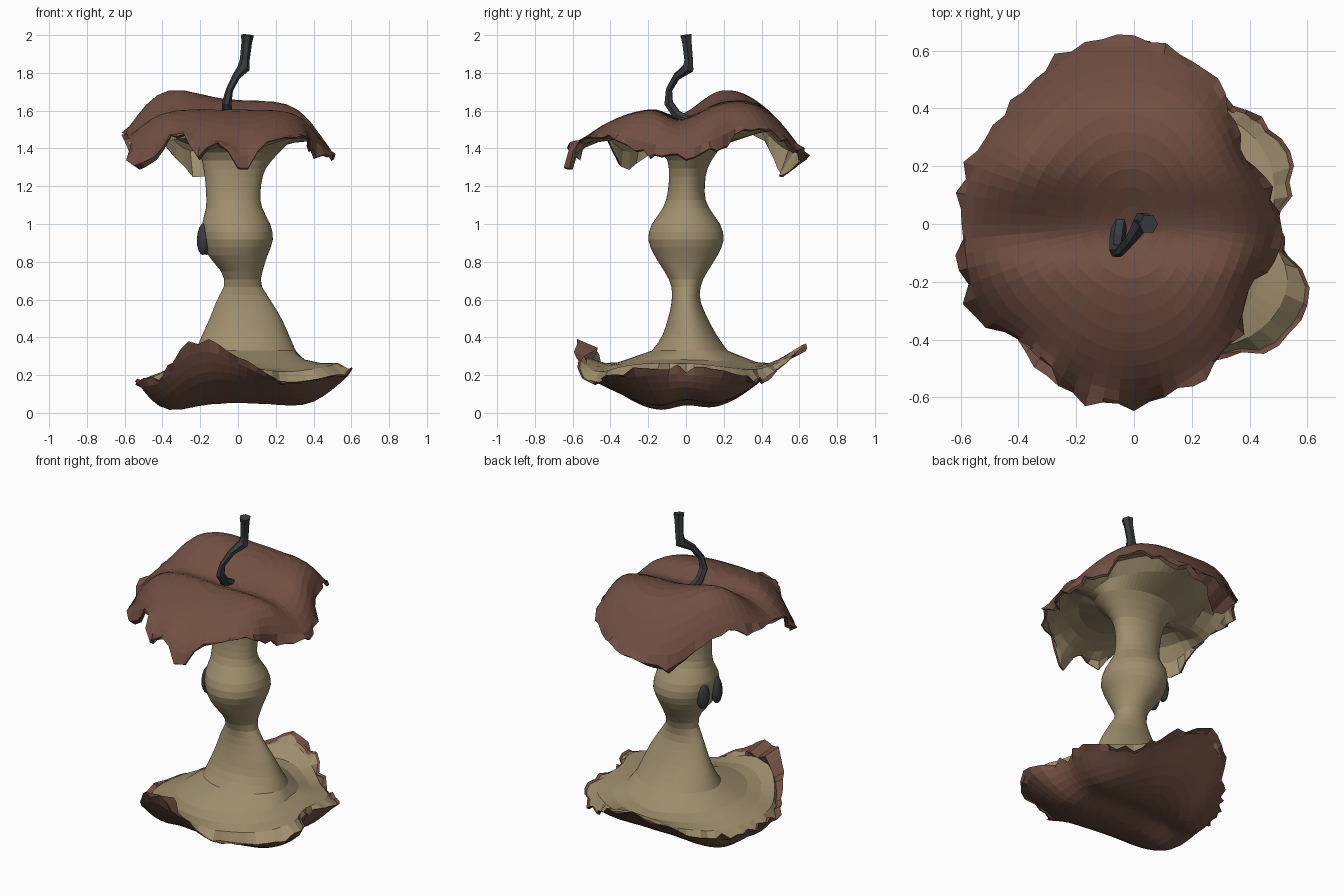
import bpy, bmesh, math, random
from mathutils import Vector

if "Cube" in bpy.data.objects:
    bpy.data.objects.remove(bpy.data.objects["Cube"])

random.seed(4)
N = 72


def material(name, rgb):
    m = bpy.data.materials.new(name)
    m.diffuse_color = (*rgb, 1)
    m.use_nodes = True
    m.node_tree.nodes["Principled BSDF"].inputs["Base Color"].default_value = m.diffuse_color
    return m


SKIN = material("skin_brown", (0.165, 0.078, 0.055))
FLESH = material("flesh_tan", (0.35, 0.275, 0.155))
DARK = material("dark_grey", (0.042, 0.045, 0.05))


def spline(keys, x, col=1):
    """Smooth interpolation through sorted (x, value, ...) keys."""
    n = len(keys)
    if x <= keys[0][0]:
        return keys[0][col]
    if x >= keys[-1][0]:
        return keys[-1][col]
    i = next(k for k in range(n - 1) if keys[k + 1][0] >= x)

    def slope(k):
        a, b = keys[max(k - 1, 0)], keys[min(k + 1, n - 1)]
        return (b[col] - a[col]) / (b[0] - a[0])
    a, b = keys[i], keys[i + 1]
    h = b[0] - a[0]
    u = (x - a[0]) / h
    return ((2*u**3 - 3*u*u + 1) * a[col] + (u**3 - 2*u*u + u) * h * slope(i)
            + (3*u*u - 2*u**3) * b[col] + (u**3 - u*u) * h * slope(i + 1))


def loft(name, rings, mat, tip=None):
    """Skin rings of N points, optionally closing the first ring to a tip."""
    bm = bmesh.new()
    vs = [[bm.verts.new(p) for p in r] for r in rings]
    for a, b in zip(vs, vs[1:]):
        for i in range(N):
            j = (i + 1) % N
            bm.faces.new((a[i], b[i], b[j], a[j]))
    if tip:
        c = bm.verts.new(tip)
        for i in range(N):
            bm.faces.new((c, vs[0][i], vs[0][(i + 1) % N]))
    bmesh.ops.recalc_face_normals(bm, faces=bm.faces)
    me = bpy.data.meshes.new(name)
    bm.to_mesh(me)
    bm.free()
    me.materials.append(mat)
    ob = bpy.data.objects.new(name, me)
    bpy.context.collection.objects.link(ob)
    return ob


# Torn rims: angle, radius, height, inward curl
TOP_RIM = [(0, .52, 1.36, 0), (30, .46, 1.43, 0), (45, .49, 1.51, 0), (60, .57, 1.46, 0),
           (90, .64, 1.36, .3), (108, .65, 1.34, 1), (120, .63, 1.33, .4), (135, .59, 1.46, 0),
           (150, .6, 1.51, 0), (165, .62, 1.48, 0), (180, .61, 1.48, 0), (195, .62, 1.43, 0),
           (211, .64, 1.29, .2), (225, .57, 1.42, 0), (240, .59, 1.49, 0), (250, .63, 1.37, .1),
           (261, .64, 1.45, 0), (273, .64, 1.29, 0), (286, .6, 1.44, 0), (315, .53, 1.45, 0),
           (330, .47, 1.38, 0), (360, .52, 1.36, 0)]
LOW_RIM = [(0, .5, .23, 0), (20, .58, .22, 0), (35, .58, .18, 0), (50, .53, .18, 0),
           (72, .58, .28, 0), (90, .63, .36, .1), (108, .6, .31, .1), (135, .52, .18, 0),
           (180, .53, .17, 0), (200, .56, .17, .2), (225, .57, .2, .2), (243, .62, .36, .7),
           (254, .61, .38, 1), (265, .58, .32, .4), (275, .58, .26, 0), (286, .59, .19, 0),
           (300, .54, .17, 0), (316, .63, .2, 0), (340, .66, .23, 0), (351, .53, .25, 0),
           (360, .5, .23, 0)]
TOP_Y = [(-.65, 1.42), (-.4, 1.55), (-.18, 1.605), (-.03, 1.555), (.2, 1.645), (.4, 1.63), (.65, 1.45)]
LOW_Y = [(-.65, .19), (-.4, .11), (-.15, .05), (0, .08), (.15, .06), (.3, .1), (.65, .3)]


def top_height(x, y):
    bump = .09 * math.exp(-((x + .42) / .25)**2 - ((y - .2) / .25)**2)
    return spline(TOP_Y, y) + bump - (1.6 if x > 0 else .7) * x**4


def low_height(x, y):
    return spline(LOW_Y, y) - .065 * math.exp(-((x + .42) / .18)**2) - .02 * math.exp(-((x - .35) / .15)**2)


class Cap:
    """One end of the fruit: domed skin falling (or rising) to a ragged rim."""

    def __init__(self, rim, height, power):
        self.height, self.power = height, power
        self.rim = []
        for i in range(N):
            a = 360 * i / N
            r, z, c = (spline(rim, a, k) for k in (1, 2, 3))
            self.rim.append((math.radians(a), r, z, max(c, 0),
                             random.uniform(-.02, .016), random.uniform(-.022, .02)))
        # softened rim, so the tears stay near the edge
        self.soft = [[sum(self.rim[(i + k) % N][c] for k in range(-4, 5)) / 9 for c in (1, 2)]
                     for i in range(N)]

    def ring(self, t, dz=0):
        out = []
        for (a, r, z, c, jr, jz), (sr, sz) in zip(self.rim, self.soft):
            w = t**8
            rr = (sr + (r - sr) * w) * t + (jr if t == 1 else 0)
            zz = sz + (z - sz) * w
            x, y = rr * math.cos(a), rr * math.sin(a)
            h = self.height(x, y)
            out.append(Vector((x, y, h + (zz - h) * t**self.power + dz + (jz if t == 1 else 0))))
        return out

    def lip(self, drop):
        out = []
        for p, (a, r, z, c, jr, jz) in zip(self.ring(1), self.rim):
            inward = .015 + .1 * c
            out.append(p - Vector((inward * math.cos(a), inward * math.sin(a), .008 + drop * c)))
        return out


top = Cap(TOP_RIM, top_height, 8)
low = Cap(LOW_RIM, low_height, 5.5)
STEPS = (.1, .2, .3, .4, .5, .6, .7, .78, .85, .91, .96, 1)

# Skin at both ends
top_lip, low_lip = top.lip(.07), low.lip(.04)
loft("top_skin", [top.ring(t) for t in STEPS] + [top_lip], SKIN, (0, 0, top_height(0, 0)))
loft("bottom_skin", [low.ring(t) for t in STEPS] + [low_lip], SKIN, (0, 0, low_height(0, 0)))

# Flesh: waisted column flaring out to both rims. z, centre x, centre y, radius x, radius y
COLUMN = [(.33, .04, .02, .265, .2), (.4, .04, .02, .235, .15), (.5, .04, .01, .19, .105),
          (.6, .03, 0, .14, .075), (.68, .025, 0, .097, .08), (.75, .02, 0, .11, .115),
          (.83, 0, 0, .155, .165), (.92, 0, 0, .185, .2), (1.0, -.01, 0, .18, .18),
          (1.08, -.02, 0, .15, .125), (1.15, -.025, 0, .143, .1), (1.28, -.02, .01, .16, .1),
          (1.36, 0, .02, .2, .13), (1.42, 0, .01, .26, .19)]


def column_ring(z):
    cx, cy, rx, ry = (spline(COLUMN, z, k) for k in (1, 2, 3, 4))
    return [Vector((cx + rx * math.cos(2 * math.pi * i / N),
                    cy + ry * math.sin(2 * math.pi * i / N), z)) for i in range(N)]


def bowl_ring(t, z, mix):
    """Bowl floor, a little higher on the +x side."""
    return [Vector((p.x, p.y, max(p.z + .025, z + (q[1] - z) * mix + .07 * max(p.x, 0))))
            for p, q in zip(low.ring(t), low.soft)]


def under_ring(t, dz, cap):
    return [Vector((p.x, p.y, min(p.z, cap))) for p in top.ring(t, dz)]


rings = [top_lip, under_ring(.94, -.03, 1.6), under_ring(.86, -.045, 1.58),
         under_ring(.74, -.075, 1.54), under_ring(.6, -.11, 1.48)]
rings += [column_ring(1.42 - 1.09 * k / 26) for k in range(27)]
rings += [bowl_ring(.62, .26, .1), bowl_ring(.76, .235, .3), bowl_ring(.9, .22, .65), low_lip]
loft("core_flesh", rings, FLESH)

# Seeds set into the bulge
for i, (x, y) in enumerate([(-.183, -.045), (-.163, .065)]):
    bpy.ops.mesh.primitive_uv_sphere_add(segments=12, ring_count=8, location=(x, y, .92))
    s = bpy.context.object
    s.name = f"seed_{i + 1}"
    s.scale = (.035, .042, .085)
    s.rotation_euler = (0, -.04, math.atan2(y, x))
    s.data.materials.append(DARK)
    bpy.ops.object.shade_smooth_by_angle()

# Crooked stem: x, y, z, radius
STEM = [(-.045, .03, 1.54, .026), (-.057, -.05, 1.58, .027), (-.06, -.092, 1.64, .026),
        (-.045, -.09, 1.71, .019), (-.01, -.05, 1.78, .021), (.03, .012, 1.825, .033),
        (.036, .014, 1.87, .026), (.046, .005, 1.96, .028), (.05, 0, 2.0, .034)]
cu = bpy.data.curves.new("stem", 'CURVE')
cu.dimensions = '3D'
cu.bevel_depth = 1
cu.bevel_resolution = 1
cu.use_fill_caps = True
sp = cu.splines.new('POLY')
sp.points.add(len(STEM) - 1)
for p, (x, y, z, r) in zip(sp.points, STEM):
    p.co = (x, y, z, 1)
    p.radius = r
cu.materials.append(DARK)
stem = bpy.data.objects.new("stem", cu)
bpy.context.collection.objects.link(stem)
bpy.ops.object.select_all(action='DESELECT')
stem.select_set(True)
bpy.context.view_layer.objects.active = stem
bpy.ops.object.convert(target='MESH')
for poly in bpy.context.object.data.polygons:
    poly.use_smooth = False
